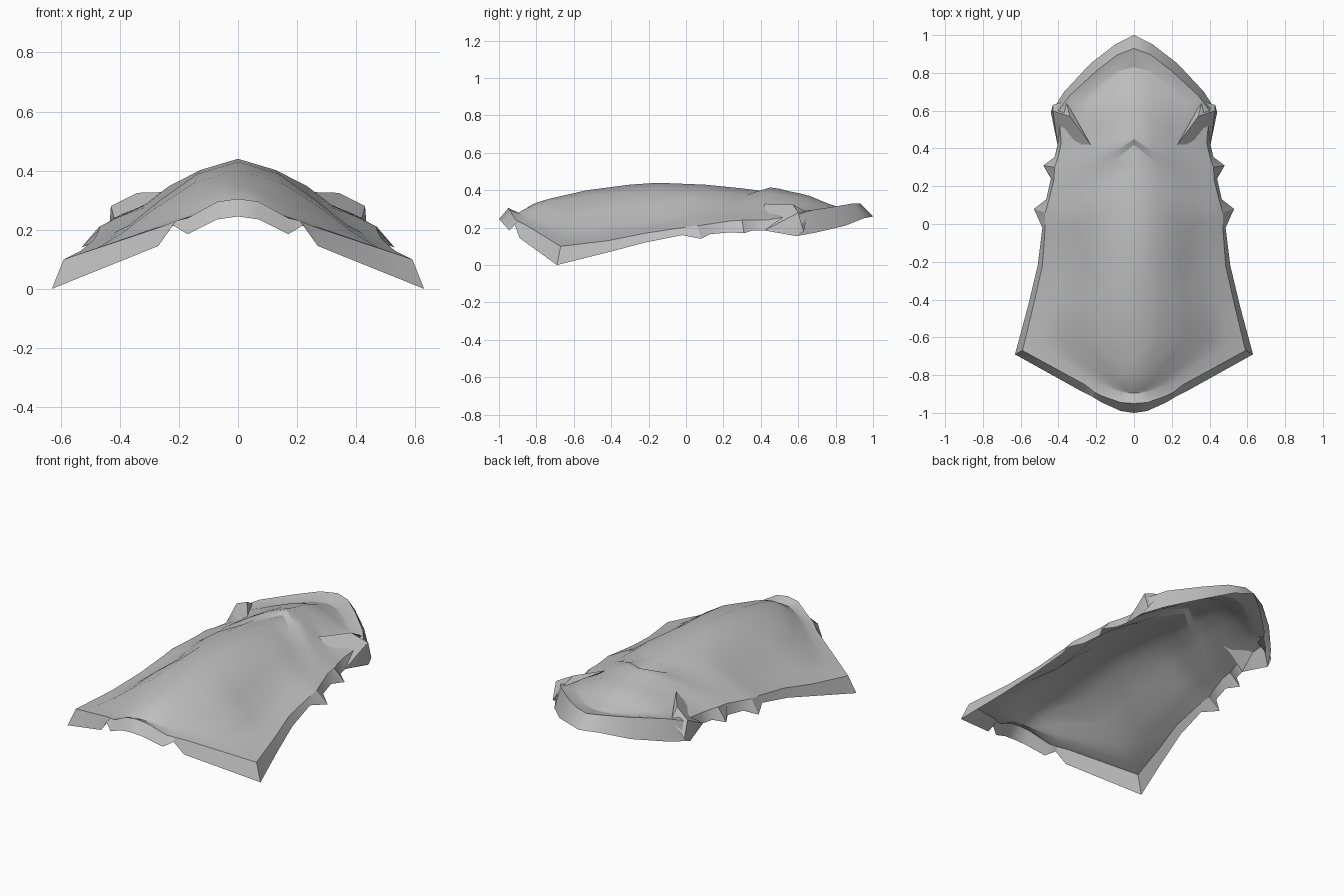
import bpy
import bmesh
from mathutils import Vector

cube = bpy.data.objects.get("Cube")
if cube:
    bpy.data.objects.remove(cube, do_unlink=True)

grey = bpy.data.materials.new("shell_grey")
grey.use_nodes = True
grey.diffuse_color = (0.52, 0.52, 0.52, 1)
grey.node_tree.nodes["Principled BSDF"].inputs["Base Color"].default_value = grey.diffuse_color


def make_half(name, points, faces, angle=0.5):
    """Build the left half, point its normals up and mirror it."""
    bm = bmesh.new()
    verts = [bm.verts.new(p) for p in points]
    for face in faces:
        bm.faces.new([verts[i] for i in face])
    bmesh.ops.remove_doubles(bm, verts=bm.verts, dist=0.001)
    bmesh.ops.dissolve_degenerate(bm, edges=bm.edges, dist=0.0005)
    bmesh.ops.recalc_face_normals(bm, faces=bm.faces)
    bm.normal_update()
    if sum(f.normal.z * f.calc_area() for f in bm.faces) < 0:
        bmesh.ops.reverse_faces(bm, faces=bm.faces)
    mesh = bpy.data.meshes.new(name)
    bm.to_mesh(mesh)
    bm.free()
    mesh.materials.append(grey)
    obj = bpy.data.objects.new(name, mesh)
    bpy.context.collection.objects.link(obj)
    mirror = obj.modifiers.new("mirror", "MIRROR")
    mirror.use_clip = True
    mirror.merge_threshold = 0.001
    bpy.ops.object.select_all(action="DESELECT")
    obj.select_set(True)
    bpy.context.view_layer.objects.active = obj
    bpy.ops.object.shade_smooth_by_angle(angle=angle)
    return obj


# Edge lines of the left half, from the front middle to the rear middle
outer = [(0, -1, .245), (.07, -.99, .235), (.17, -.945, .185), (.22, -.915, .215),
         (.27, -.89, .145), (.63, -.69, 0), (.56, -.43, .065), (.51, -.22, .12),
         (.485, -.02, .16), (.53, .08, .14), (.465, .13, .165), (.44, .24, .175),
         (.48, .31, .17), (.42, .355, .185), (.405, .42, .185), (.44, .59, .155),
         (.37, .7, .175), (.23, .85, .21), (.1, .95, .25), (0, 1, .26)]
rim = [(0, -.95, .305), (.07, -.945, .295), (.17, -.91, .24), (.21, -.89, .23),
       (.26, -.85, .21), (.59, -.67, .1), (.53, -.42, .13), (.485, -.22, .17),
       (.47, -.02, .2), (.47, .06, .21), (.45, .13, .22), (.425, .23, .235),
       (.42, .3, .24), (.4, .36, .24), (.385, .43, .24), (.4, .6, .27),
       (.34, .68, .295), (.2, .81, .315), (.09, .895, .33), (0, .93, .33)]
groove = [(0, -.895, .28), (.07, -.89, .275), (.15, -.86, .25), (.19, -.845, .235),
          (.24, -.81, .22), (.49, -.635, .13), (.46, -.45, .155), (.42, -.25, .19),
          (.4, -.03, .23), (.4, .03, .245), (.39, .1, .25), (.37, .2, .26),
          (.36, .28, .265), (.34, .36, .27), (.32, .44, .275), (.33, .56, .285),
          (.29, .64, .285), (.19, .74, .295), (.09, .81, .305), (0, .83, .308)]
# Spine line (y, z), with a step where the rear plate laps the dome
spine = [(-.895, .28), (-.86, .3), (-.82, .325), (-.78, .34), (-.72, .357),
         (-.53, .4), (-.3, .43), (-.15, .44), (.1, .43), (.3, .41),
         (.42, .395), (.45, .415), (.5, .408), (.55, .395), (.6, .385),
         (.66, .37), (.72, .345), (.77, .325), (.8, .315), (.83, .308)]

# Cross-section: share of the way out, and share of the height kept
section = [(0, 1), (.3, .85), (.58, .52), (.8, .22)]
# Hollow and crest on the flank, keyed by row and column
dents = {(7, 3): -.025, (7, 2): -.01, (8, 2): .015, (9, 2): .01}

# Shell: dome, groove and turned-down rim in one sheet
points = []
for row, (y, z) in enumerate(spine):
    top, side = Vector((0, y, z)), Vector(groove[row])
    for col, (out, keep) in enumerate(section):
        p = top.lerp(side, out)
        p.z = side.z + (top.z - side.z) * keep + dents.get((row, col), 0)
        points.append(p)
    points += [side, Vector(rim[row]), Vector(outer[row])]
width = len(section) + 3
faces = []
for row in range(len(spine) - 1):
    for col in range(width - 1):
        a = row * width + col
        faces.append((a, a + 1, a + width + 1, a + width))
make_half("shell", points, faces)

# Flank fins: a ridge falling forward and backward to the shell
fin_points = [(.23, .42, .328), (.34, .57, .325), (.43, .6, .28), (.44, .59, .155),
              (.405, .42, .185), (.32, .42, .262), (.43, .63, .18), (.36, .65, .28)]
fin_faces = [(0, 5, 1), (1, 5, 4, 2), (2, 4, 3), (0, 1, 7), (1, 2, 6, 7), (2, 3, 6)]
make_half("flank_fins", fin_points, fin_faces)
